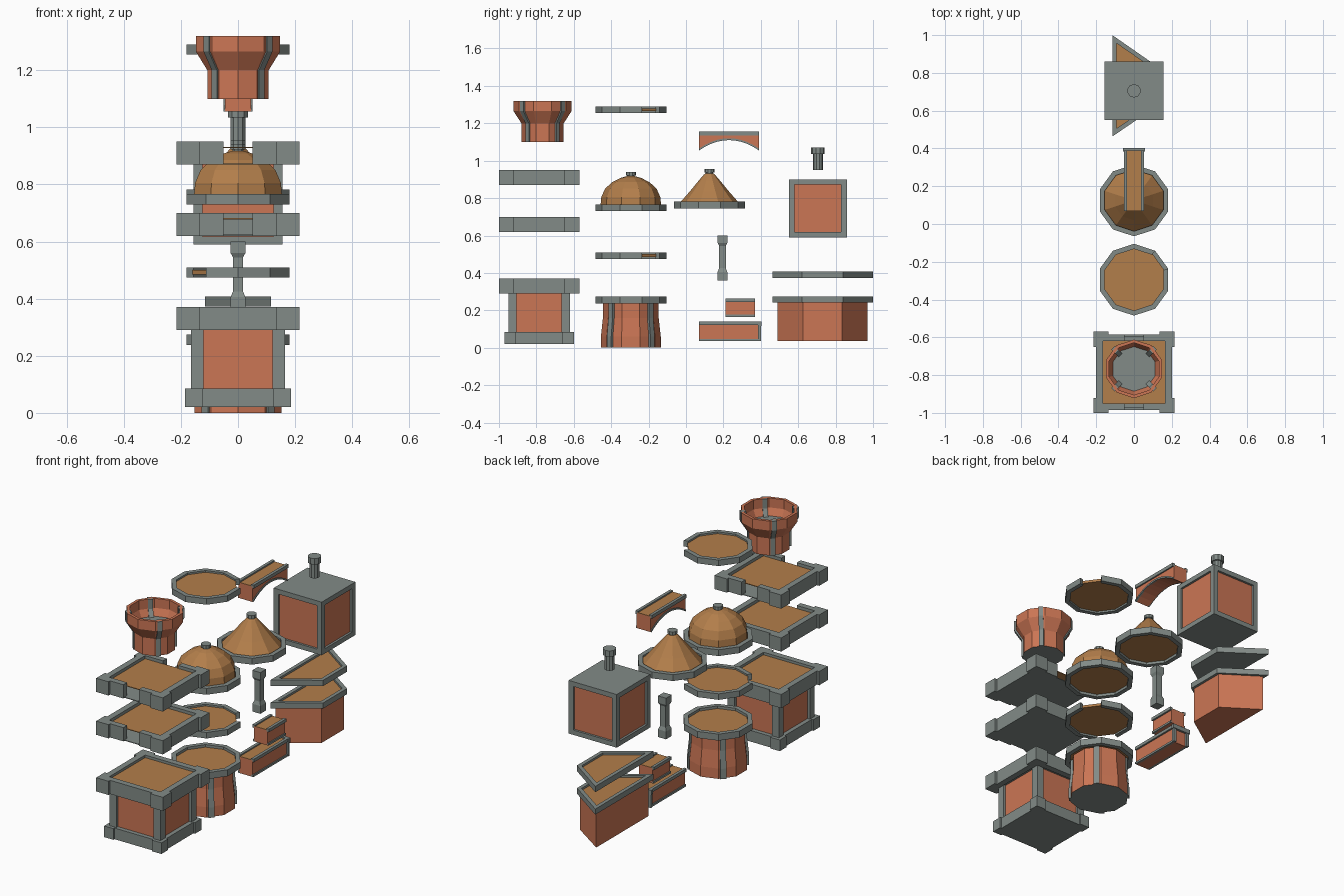
import bpy, bmesh, math
from mathutils import Matrix, Vector

if "Cube" in bpy.data.objects:
    bpy.data.objects.remove(bpy.data.objects["Cube"])

COLOURS = {"stone_grey": (0.225, 0.26, 0.245, 1),
           "terracotta": (0.60, 0.18, 0.09, 1),
           "ochre": (0.45, 0.21, 0.07, 1)}
MATS = {}
for n, c in COLOURS.items():
    MATS[n] = bpy.data.materials.new(n)
    MATS[n].diffuse_color = c
G, T, O = 0, 1, 2


class Part:
    """One object gathered from lofted pieces."""
    def __init__(self, name, x=0, y=0, z=0):
        self.name, self.bm, self.loc = name, bmesh.new(), (x, y, z)

    def loft(self, loops, mats, closed=False, caps=(None, None), skip=()):
        # bridge loops; closed joins last to first, skip leaves out segments
        vs = [[self.bm.verts.new(p) for p in lp] for lp in loops]
        n, m = len(loops[0]), len(loops)
        faces = []

        def face(v, mat):
            f = self.bm.faces.new(v)
            f.material_index = mat
            faces.append(f)
        for i in range(m if closed else m - 1):
            a, b = vs[i], vs[(i + 1) % m]
            mat = mats if isinstance(mats, int) else mats[i]
            for k in range(n):
                if k not in skip:
                    face((a[k], a[(k + 1) % n], b[(k + 1) % n], b[k]), mat)
        for k in skip:
            face([lp[k] for lp in vs], G)
            face([lp[(k + 1) % n] for lp in vs], G)
        for lp, mat in zip((vs[0], vs[-1]), caps):
            if mat is not None:
                face(lp, mat)
        bmesh.ops.recalc_face_normals(self.bm, faces=faces)

    def prism(self, pts, z0, z1, mat, matrix=Matrix()):
        self.loft([[matrix @ Vector((a, b, z)) for a, b in pts] for z in (z0, z1)],
                  mat, caps=(mat, mat))

    def box(self, x0, x1, y0, y1, z0, z1, mat, matrix=Matrix()):
        self.prism([(x0, y0), (x1, y0), (x1, y1), (x0, y1)], z0, z1, mat, matrix)

    def lathe(self, profile, mats, n=10, **kw):
        loops = [[(r * math.cos(math.pi / 2 + 2 * math.pi * k / n),
                   r * math.sin(math.pi / 2 + 2 * math.pi * k / n), z) for k in range(n)]
                 for r, z in profile]
        self.loft(loops, mats, **kw)

    def done(self):
        me = bpy.data.meshes.new(self.name)
        self.bm.to_mesh(me)
        self.bm.free()
        for m in MATS.values():
            me.materials.append(m)
        ob = bpy.data.objects.new(self.name, me)
        ob.location = self.loc
        bpy.context.collection.objects.link(ob)


def quarter(k):
    return Matrix.Rotation(k * math.pi / 2, 4, 'Z')


def square_frame(p, z0, z1, half, rail, inner, corner, gaps=()):
    # rails with thicker corner tabs; a gap opens the middle of a side
    for k in range(4):
        m = quarter(k)
        for s in (-1, 1):
            p.box(s * (0.05 if k in gaps else 0), s * corner, -rail, -inner, z0, z1, G, m)
            p.box(s * corner, s * half, -half, -inner, z0, z1, G, m)


def ring(p, z0, z1, skip=()):
    p.lathe([(0.19, z0), (0.19, z1), (0.163, z1), (0.163, z0)], G, closed=True, skip=skip)


def plate(p, z0, z1, r=0.165):
    p.lathe([(r, z0), (r, z1)], O, caps=(O, O))


def strips(p, profile, out, back, width):
    # four grey ribs that follow a wall profile
    pts = [(r + out, z) for r, z in profile] + [(r - back, z) for r, z in reversed(profile)]
    for k in range(4):
        m = Matrix.Rotation(math.radians(45 + 90 * k), 4, 'Z') @ Matrix.Rotation(math.pi / 2, 4, 'X')
        p.prism(pts, -width / 2, width / 2, G, m)


# square tower block
p = Part("square_tower", y=-0.785)
p.box(-0.15, 0.15, -0.15, 0.15, 0.03, 0.33, T)
for k in range(4):
    p.box(0.12, 0.165, 0.12, 0.165, 0.05, 0.32, G, quarter(k))
square_frame(p, 0.02, 0.085, 0.185, 0.175, 0.14, 0.125)
p.box(-0.17, 0.17, -0.17, 0.17, 0.02, 0.035, G)
square_frame(p, 0.29, 0.37, 0.215, 0.2, 0.165, 0.135)
p.box(-0.17, 0.17, -0.17, 0.17, 0.295, 0.31, G)
p.box(-0.168, 0.168, -0.168, 0.168, 0.345, 0.355, O)
p.done()

# square battlement decks, with one and two openings
for name, z, gaps in (("deck_one_opening", 0.62, (0,)), ("deck_two_openings", 0.87, (0, 2))):
    p = Part(name, y=-0.785, z=z)
    square_frame(p, 0, 0.08, 0.215, 0.2, 0.165, 0.135, gaps)
    p.box(-0.19, 0.19, -0.19, 0.19, 0, 0.004, G)
    p.box(-0.168, 0.168, -0.168, 0.168, 0.058, 0.062, O)
    p.done()

# flared turret cup
p = Part("flared_turret", y=-0.767, z=1.1)
wall = [(0.113, 0), (0.113, 0.1), (0.155, 0.165), (0.155, 0.22)]
p.lathe(wall + [(0.138, 0.22), (0.138, 0.165), (0.118, 0.125)], T, caps=(G, G))
strips(p, [(r * 0.965, z) for r, z in wall], 0.008, 0.024, 0.026)
p.done()

# round tower
p = Part("round_tower", y=-0.295)
wall = [(0.16, 0), (0.16, 0.06), (0.149, 0.16), (0.149, 0.24)]
p.lathe(wall, T, caps=(G, O))
strips(p, [(r * 0.965, z) for r, z in wall], 0.01, 0.02, 0.032)
ring(p, 0.237, 0.275)
plate(p, 0.25, 0.26)
p.done()

# round decks
for name, z, skip in (("round_deck_two_openings", 0.475, (3, 8)), ("round_deck_one_opening", 1.255, (8,))):
    p = Part(name, y=-0.295, z=z)
    ring(p, 0, 0.035, skip)
    plate(p, 0.01, 0.025, 0.168)
    p.done()

# dome roof and cone roof with finials
DOME = [(0.162, 0.03), (0.158, 0.075), (0.138, 0.12), (0.1, 0.155), (0.055, 0.178), (0.022, 0.187)]
CONE = [(0.162, 0.025), (0.105, 0.09), (0.06, 0.145), (0.03, 0.18), (0.022, 0.187)]
for name, y, z, prof in (("dome_roof", -0.295, 0.73, DOME), ("cone_roof", 0.125, 0.745, CONE)):
    p = Part(name, y=y, z=z)
    ring(p, 0, 0.037)
    p.lathe([(0.165, 0.015)] + prof, O, caps=(O, O))
    p.lathe([(0.02, 0.18), (0.02, 0.192), (0.027, 0.192), (0.027, 0.21)], G, caps=(G, G))
    p.done()

# matrix taking (y, z, x) profile points to the side plane
SIDE = Matrix(((0, 0, 1, 0), (1, 0, 0, 0), (0, 1, 0, 0), (0, 0, 0, 1)))

# arched bridge
p = Part("arched_bridge", y=0.23, z=1.055)
arc = [(0.16 * t / 5, 0.055 * (1 - (t / 5) ** 2)) for t in range(-5, 6)]
p.prism(arc + [(0.16, 0.09), (-0.16, 0.09)], -0.045, 0.045, T, SIDE)
trim = arc + [(a, b + 0.01) for a, b in reversed(arc)]
for s in (-1, 1):
    p.box(s * 0.036, s * 0.053, -0.16, 0.16, 0.08, 0.1, G)
    p.prism(trim, s * 0.04, s * 0.05, G, SIDE)
p.box(-0.037, 0.037, -0.16, 0.16, 0.088, 0.092, O)
p.done()

# straight wall pieces
for name, y0, y1, z0, z1 in (("long_wall", 0.07, 0.39, 0.035, 0.14), ("short_wall", 0.21, 0.37, 0.165, 0.262)):
    p = Part(name)
    p.box(-0.043, 0.043, y0, y1, z0, z1 - 0.01, T)
    for s in (-1, 1):
        p.box(s * 0.036, s * 0.053, y0, y1, z1 - 0.018, z1, G)
        p.box(s * 0.036, s * 0.05, y0, y1, z0, z0 + 0.012, G)
    p.box(-0.037, 0.037, y0, y1, z1 - 0.011, z1 - 0.007, O)
    if name == "long_wall":
        p.box(-0.058, 0.058, 0.385, 0.403, 0.115, 0.14, G)
        for s in (-1, 1):
            p.box(s * 0.036, s * 0.053, 0.385, 0.4, 0.035, 0.12, G)
    p.done()

# small pillar
p = Part("pillar", y=0.195, z=0.36)
s = math.sqrt(2)
prof = [(0.026, 0), (0.026, 0.045), (0.018, 0.065), (0.018, 0.185), (0.026, 0.2), (0.026, 0.24)]
p.loft([[(r * a, r * b, z) for a, b in ((-1, -1), (1, -1), (1, 1), (-1, 1))] for r, z in prof],
       G, caps=(G, G))
p.done()

# wedge bastion and its separate top
OUT = [(-0.115, 0.463), (0.115, 0.62), (0.115, 0.84), (-0.115, 1.0)]
INN = [(-0.093, 0.506), (0.093, 0.632), (0.093, 0.828), (-0.093, 0.957)]
BODY = [(-0.1, 0.488), (0.1, 0.625), (0.1, 0.835), (-0.1, 0.97)]


def wedge_top(p, z0, z1):
    p.loft([[(x, y, z) for x, y in lp] for lp, z in ((OUT, z0), (OUT, z1), (INN, z1), (INN, z0))],
           G, closed=True)
    p.prism(INN, z1 - 0.016, z1 - 0.012, O)


p = Part("wedge_bastion")
p.prism(BODY, 0.035, 0.25, T)
wedge_top(p, 0.242, 0.275)
p.done()
p = Part("wedge_deck")
wedge_top(p, 0.373, 0.407)
p.prism(INN, 0.373, 0.378, G)
p.done()

# framed house block
p = Part("framed_block", y=0.705, z=0.745)
p.box(-0.142, 0.142, -0.142, 0.142, -0.142, 0.142, T)
for k in range(4):
    p.box(0.125, 0.155, 0.125, 0.155, -0.155, 0.155, G, quarter(k))
for s in (-1, 1):
    p.box(-0.155, 0.155, -0.155, 0.155, s * 0.127, s * 0.155, G)
p.done()

# chimney
p = Part("chimney", y=0.705, z=0.95)
p.lathe([(0.027, 0), (0.027, 0.085), (0.036, 0.085), (0.036, 0.12)], G, caps=(G, G))
p.done()

for m in bpy.data.materials:
    if m.users and not m.is_grease_pencil:
        m.use_nodes = True
        m.node_tree.nodes["Principled BSDF"].inputs["Base Color"].default_value = m.diffuse_color
